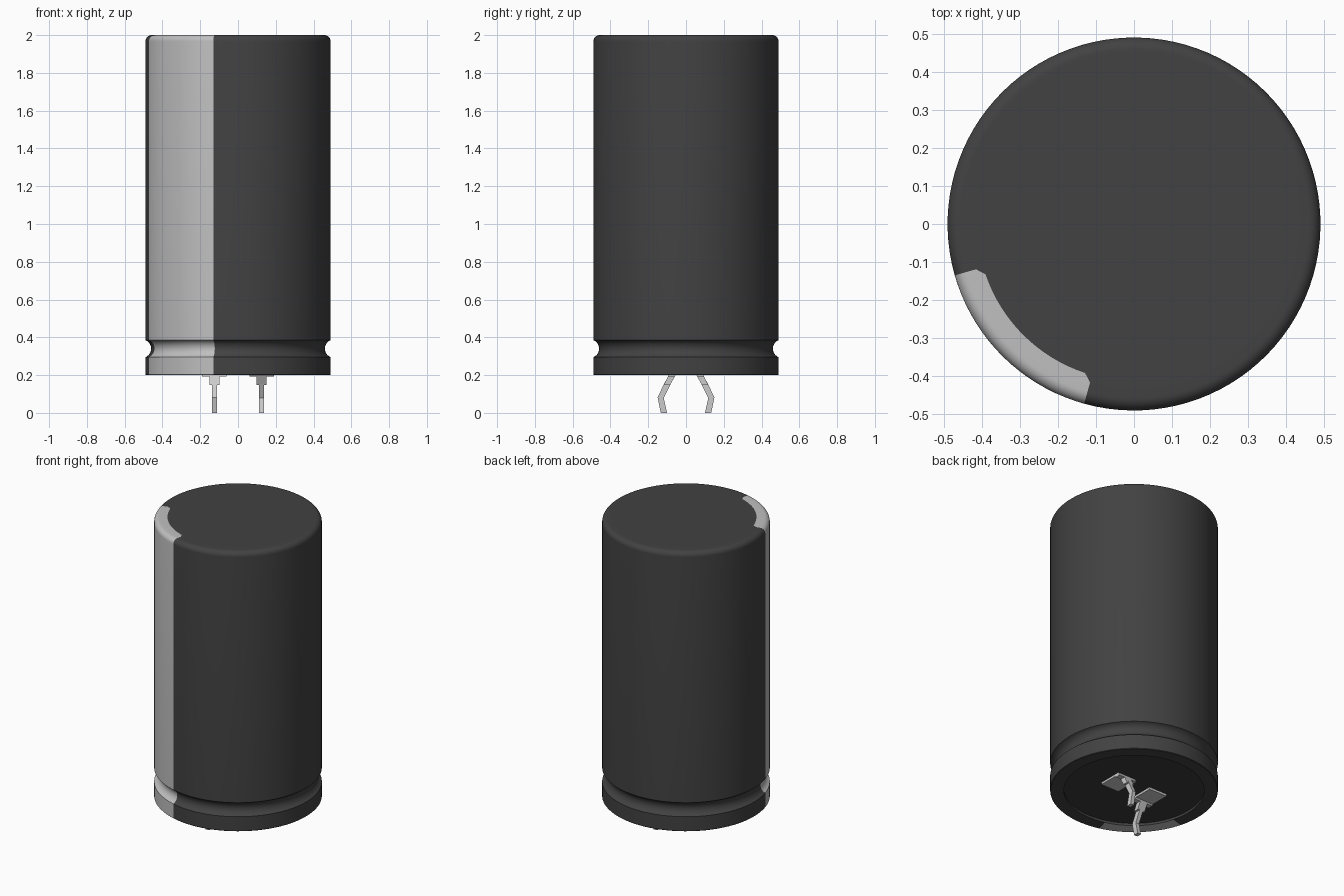
import bpy, bmesh, math
from mathutils import Vector

cube = bpy.data.objects.get("Cube")
if cube:
    bpy.data.objects.remove(cube, do_unlink=True)


def material(name, value, rough=0.5):
    m = bpy.data.materials.new(name)
    col = (value, value, value, 1.0)
    m.diffuse_color = col
    m.use_nodes = True
    bsdf = m.node_tree.nodes["Principled BSDF"]
    bsdf.inputs["Base Color"].default_value = col
    bsdf.inputs["Roughness"].default_value = rough
    return m


SLEEVE = material("charcoal sleeve", 0.054)
STRIPE = material("light grey stripe", 0.53)
BASE = material("black base", 0.045)
METAL = material("tinned metal", 0.60, 0.4)


def finish(bm, name, mats, smooth=None):
    mesh = bpy.data.meshes.new(name)
    bm.to_mesh(mesh)
    bm.free()
    ob = bpy.data.objects.new(name, mesh)
    bpy.context.collection.objects.link(ob)
    for m in mats:
        mesh.materials.append(m)
    if smooth:
        bpy.ops.object.select_all(action='DESELECT')
        ob.select_set(True)
        bpy.context.view_layer.objects.active = ob
        bpy.ops.object.shade_smooth_by_angle(angle=math.radians(smooth))
    return ob


# Sleeve profile (radius, height): inner lip, groove, rounded shoulder, top
R = 0.49
profile = [(0.41, 0.225), (0.41, 0.2), (0.487, 0.2), (R, 0.203), (R, 0.295)]
groove_r = 0.0488                      # groove arc radius
half = math.asin(0.045 / groove_r)
centre = R + groove_r * math.cos(half)
for i in range(1, 12):
    a = -half + 2 * half * i / 12
    profile.append((centre - groove_r * math.cos(a), 0.34 + groove_r * math.sin(a)))
profile.append((R, 0.385))
for i in range(9):
    a = math.pi / 2 * i / 8
    profile.append((R - 0.032 + 0.032 * math.cos(a), 1.968 + 0.032 * math.sin(a)))
profile += [(0.432, 2.0), (0.412, 2.0)]

# Columns: exact stripe edges, narrow corner columns, then the rest of the circle
A0, A1, CORNER = 196.0, 254.5, 2.7
n_stripe, n_rest = 18, 84
angles = [A0] + [A0 + CORNER + (A1 - A0 - 2 * CORNER) * i / (n_stripe - 2)
                 for i in range(n_stripe - 1)]
angles += [A1 + (360 - A1 + A0) * i / n_rest for i in range(n_rest)]
count = len(angles)

bm = bmesh.new()
rings = [[bm.verts.new((r * math.cos(math.radians(a)), r * math.sin(math.radians(a)), z))
          for a in angles] for r, z in profile]
last = len(rings) - 2
for k in range(len(rings) - 1):
    for j in range(count):
        n = (j + 1) % count
        p, q, s, t = rings[k][j], rings[k][n], rings[k + 1][n], rings[k + 1][j]
        if k == last and j == 0:               # chamfered stripe corners on the top
            bm.faces.new((p, q, s)).material_index = 1
            bm.faces.new((p, s, t))
        elif k == last and j == n_stripe - 1:
            bm.faces.new((p, q, t)).material_index = 1
            bm.faces.new((q, s, t))
        else:
            f = bm.faces.new((p, q, s, t))
            f.material_index = 1 if j < n_stripe and k > 0 else 0
bm.faces.new(rings[-1])
finish(bm, "sleeve", [SLEEVE, STRIPE], 35)

# Recessed base disc
bm = bmesh.new()
bmesh.ops.create_cone(bm, cap_ends=True, segments=96, radius1=0.415, radius2=0.415, depth=0.04)
bmesh.ops.translate(bm, verts=bm.verts, vec=(0, 0, 0.235))
finish(bm, "base_disc", [BASE], 35)


def add_strip(bm, path, width, thick):
    """Sweep a flat strip along a (y, z) path; width runs along x."""
    pts = [Vector(p) for p in path]
    rows = []
    for i, p in enumerate(pts):
        a = (p - pts[i - 1]).normalized() if i else None
        b = (pts[i + 1] - p).normalized() if i < len(pts) - 1 else None
        d = ((a or b) + (b or a)).normalized()
        nrm = Vector((-d.y, d.x))
        if i == len(pts) - 1:
            nrm = Vector((1, 0))               # flat foot
        off = nrm * thick / 2
        rows.append([bm.verts.new((sx * width / 2, p.x + sn * off.x, p.y + sn * off.y))
                     for sx, sn in ((-1, -1), (1, -1), (1, 1), (-1, 1))])
    for u, v in zip(rows, rows[1:]):
        for j in range(4):
            bm.faces.new((u[j], u[(j + 1) % 4], v[(j + 1) % 4], v[j]))
    bm.faces.new(rows[0])
    bm.faces.new(rows[-1])


# Terminals: mounting plate, wide shoulder, neck and bent pin; second is turned half round
for name, x, turn in (("terminal_right", -0.125, 0), ("terminal_left", 0.125, math.pi)):
    bm = bmesh.new()
    plate = bmesh.ops.create_cube(bm, size=1)["verts"]
    bmesh.ops.scale(bm, verts=plate, vec=(0.13, 0.14, 0.02))
    bmesh.ops.translate(bm, verts=plate, vec=(0, 0, 0.211))
    add_strip(bm, [(-0.066, 0.213), (-0.078, 0.193)], 0.13, 0.034)
    add_strip(bm, [(-0.072, 0.203), (-0.101, 0.148)], 0.052, 0.033)
    add_strip(bm, [(-0.095, 0.16), (-0.134, 0.08), (-0.117, 0.0)], 0.025, 0.033)
    bmesh.ops.recalc_face_normals(bm, faces=bm.faces)
    ob = finish(bm, name, [METAL])
    ob.location.x = x
    ob.rotation_euler.z = turn
